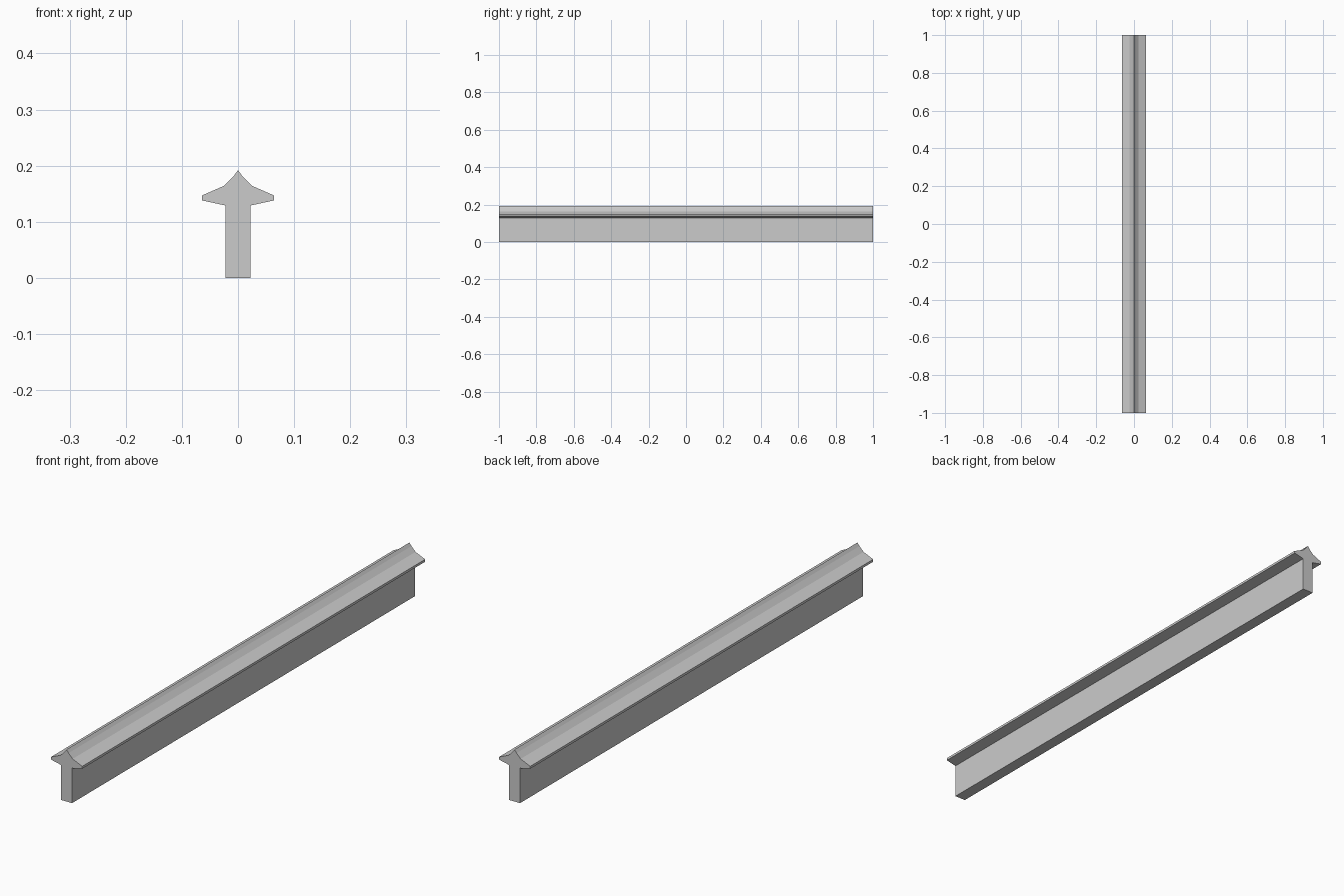
import bpy, bmesh

if "Cube" in bpy.data.objects:
    bpy.data.objects.remove(bpy.data.objects["Cube"])

# Right half of the cross-section (x, z), from base centre up to the ridge
HALF = [(0, 0), (0.0225, 0), (0.0225, 0.129), (0.064, 0.138), (0.064, 0.147),
        (0.025, 0.164), (0.008, 0.181), (0, 0.192)]
LENGTH = 2.0

# Half rail: end caps and long sides, left open on the centre plane
bm = bmesh.new()
front = [bm.verts.new((x, -LENGTH / 2, z)) for x, z in HALF]
back = [bm.verts.new((x, LENGTH / 2, z)) for x, z in HALF]
bm.faces.new(front)
bm.faces.new(back[::-1])
for i in range(len(HALF) - 1):
    bm.faces.new((front[i], back[i], back[i + 1], front[i + 1]))

# Mirror the half across x = 0 and weld the seam
bmesh.ops.mirror(bm, geom=bm.verts[:] + bm.edges[:] + bm.faces[:],
                 axis='X', merge_dist=0.0001)
bmesh.ops.remove_doubles(bm, verts=bm.verts[:], dist=0.0001)
bmesh.ops.recalc_face_normals(bm, faces=bm.faces[:])

mesh = bpy.data.meshes.new("capped_rail")
bm.to_mesh(mesh)
bm.free()
rail = bpy.data.objects.new("capped_rail", mesh)
bpy.context.collection.objects.link(rail)
